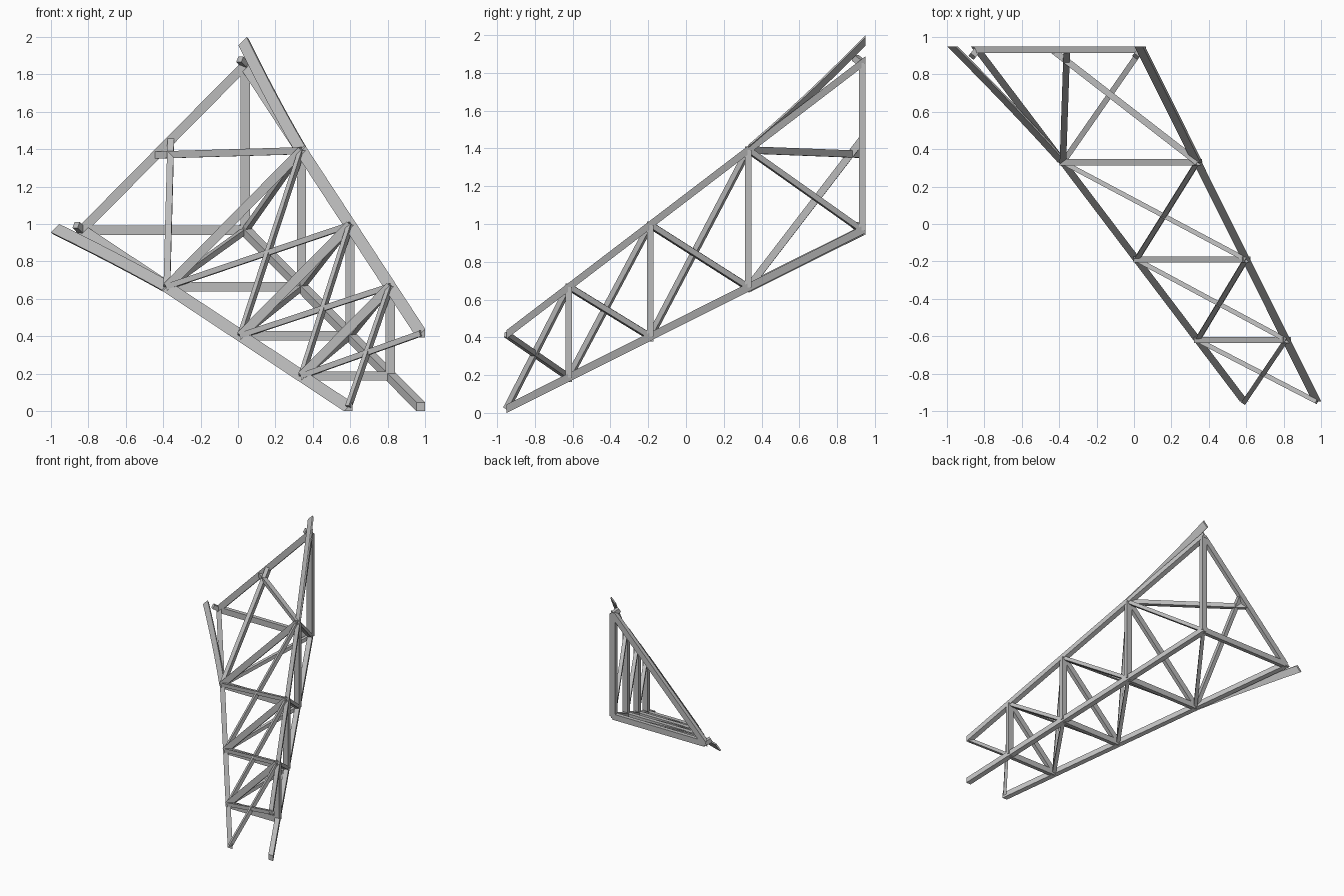
import bpy, bmesh
from mathutils import Vector

cube = bpy.data.objects.get("Cube")
if cube:
    bpy.data.objects.remove(cube, do_unlink=True)

steel = bpy.data.materials.new("grey_steel")
steel.use_nodes = True
steel.diffuse_color = (0.5, 0.5, 0.5, 1)
steel.node_tree.nodes["Principled BSDF"].inputs["Base Color"].default_value = (0.5, 0.5, 0.5, 1)

X, Y, Z = Vector((1, 0, 0)), Vector((0, 1, 0)), Vector((0, 0, 1))
CORNERS = ((-1, -1), (1, -1), (1, 1), (-1, 1))


def sweep(name, path, u, v, corners=CORNERS):
    """Section with corners in units of half-vectors u and v, carried along a path."""
    bm = bmesh.new()
    rings = [[bm.verts.new(p + a * u + b * v) for a, b in corners] for p in path]
    for lower, upper in zip(rings, rings[1:]):
        for i in range(len(corners)):
            j = (i + 1) % len(corners)
            bm.faces.new((lower[i], lower[j], upper[j], upper[i]))
    bm.faces.new(rings[0])
    bm.faces.new(rings[-1])
    bmesh.ops.recalc_face_normals(bm, faces=bm.faces)
    mesh = bpy.data.meshes.new(name)
    bm.to_mesh(mesh)
    bm.free()
    mesh.materials.append(steel)
    obj = bpy.data.objects.new(name, mesh)
    bpy.context.collection.objects.link(obj)


def bar(name, a, b, width, depth, level=None):
    """Straight bar; depth lies along the level axis, horizontal unless given."""
    along = (b - a).normalized()
    level = level or along.cross(Z).normalized()
    sweep(name, [a, b], along.cross(level) * width / 2, level * depth / 2)


# Three diverging main chords; the outer two are bevelled flush with the sloping face
ends = {
    "corner": (Vector((0.978, -0.95, 0.022)), Vector((0.03, 0.95, 0.975))),
    "side": (Vector((0.59, -0.95, 0.022)), Vector((-0.85, 0.95, 0.975))),
    "upper": (Vector((0.978, -0.95, 0.415)), Vector((0.03, 0.95, 1.865))),
}
for name, path in ends.items():
    section = CORNERS if name == "corner" else CORNERS[:3]
    sweep(name + "_chord", path, X * 0.023, Z * 0.023, section)

stations = (-0.95, -0.62, -0.19, 0.33, 0.932)


def nodes(key):
    a, b = ends[key]
    return [a.lerp(b, (y - a.y) / (b.y - a.y)) for y in stations]


C, S, U = nodes("corner"), nodes("side"), nodes("upper")

# Triangular cross frames
for i in range(1, 5):
    bar(f"frame_beam_{i}", S[i], C[i], 0.05, 0.034)
    bar(f"frame_post_{i}", C[i], U[i], 0.05, 0.034, Y)
    bar(f"frame_diagonal_{i}", S[i], U[i], 0.05, 0.034)

# Crossed braces on the sloping face
for i in range(3):
    bar(f"cross_brace_rising_{i}", S[i], U[i + 1], 0.03, 0.025)
    bar(f"cross_brace_falling_{i}", S[i + 1], U[i], 0.03, 0.025)

# Single braces on the bottom and upright faces
for i in range(1, 4):
    bar(f"bottom_brace_{i}", S[i], C[i + 1], 0.03, 0.03)
    bar(f"upright_brace_{i}", U[i], C[i + 1], 0.03, 0.03)

# Braces meeting the middle of the rear diagonal
bar("rear_brace_high", U[3], S[4].lerp(U[4], 0.455), 0.038, 0.035)
bar("rear_brace_low", S[3], S[4].lerp(U[4], 0.545), 0.038, 0.035)


# Flat flared tips bending away from the outer chords, each held by a short stub
outward = (S[4] - S[0]).cross(U[0] - S[0]).normalized()
outward *= 1 if outward.z > 0 else -1


def flare(name, start, bend, tip, node):
    path = [start.lerp(bend, t).lerp(bend.lerp(tip, t), t) for t in (i / 6 for i in range(7))]
    sweep(name + "_flare", path, (X + Z) * 0.022, (Z - X) * 0.006)
    bar(name + "_stub", node, node + outward * 0.055, 0.035, 0.035)


flare("upper", U[3], Vector((0.19, 0.63, 1.645)), Vector((0.03, 0.95, 1.972)), U[4])
flare("side", S[3], Vector((-0.66, 0.64, 0.82)), Vector((-0.972, 0.95, 0.972)), S[4])
